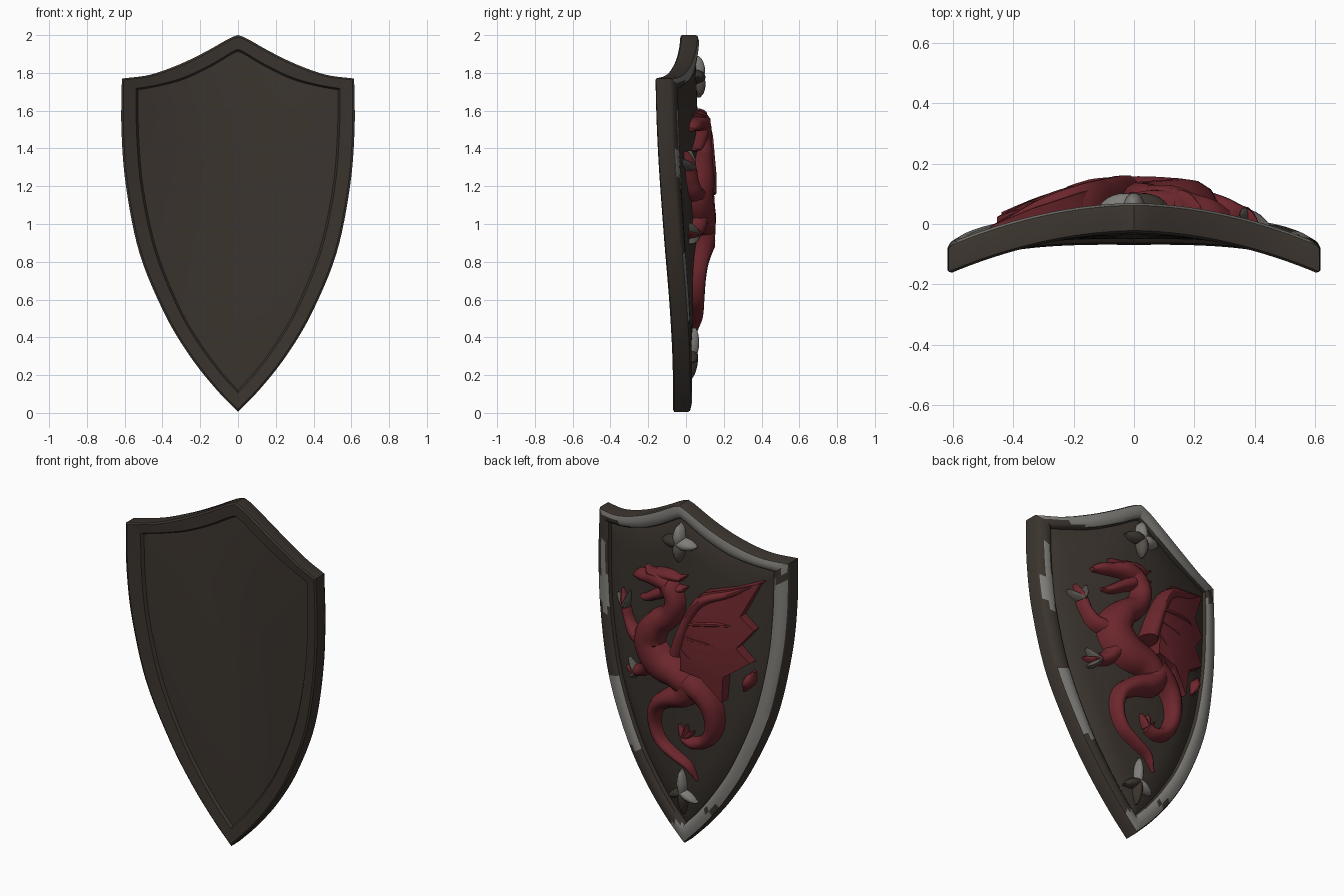
import bpy, bmesh, math
from mathutils import Vector

cube = bpy.data.objects.get("Cube")
if cube:
    bpy.data.objects.remove(cube)


def material(name, rgb):
    m = bpy.data.materials.new(name)
    m.use_nodes = True
    m.diffuse_color = (*rgb, 1)
    m.node_tree.nodes["Principled BSDF"].inputs["Base Color"].default_value = (*rgb, 1)
    return m


BROWN = material("dark brown", (0.043, 0.034, 0.027))
GREY = material("worn steel", (0.21, 0.205, 0.19))
RED = material("deep red", (0.15, 0.02, 0.026))
HORN = material("dull grey", (0.09, 0.08, 0.07))


def smooth_path(pts, n):
    """Catmull-Rom samples, n per span."""
    p = [Vector(q) for q in pts]
    p = [2 * p[0] - p[1]] + p + [2 * p[-1] - p[-2]]
    out = []
    for i in range(1, len(p) - 2):
        a, b, c, d = p[i - 1:i + 3]
        for k in range(n):
            t = k / n
            out.append(0.5 * (2 * b + (c - a) * t + (2 * a - 5 * b + 4 * c - d) * t * t
                              + (3 * b - a - 3 * c + d) * t ** 3))
    return out + [p[-2]]


def bend(x, z):
    """Depth of the curved front surface."""
    return -0.07 + 0.02 * z - (0.1 + 0.14 * z) * x * x


def dome(x, z):
    """Thickness of the bulging back panel."""
    return 0.075 + 0.035 * max(0, 1 - (x / 0.5) ** 2 - ((z - 1.05) / 0.95) ** 2)


def place(x, z, h):
    return (x, bend(x, z) + h, z)


def finish(name, bm, mats, angle=40):
    bmesh.ops.recalc_face_normals(bm, faces=bm.faces)
    me = bpy.data.meshes.new(name)
    bm.to_mesh(me)
    bm.free()
    ob = bpy.data.objects.new(name, me)
    bpy.context.collection.objects.link(ob)
    for m in mats:
        me.materials.append(m)
    bpy.ops.object.select_all(action="DESELECT")
    ob.select_set(True)
    bpy.context.view_layer.objects.active = ob
    bpy.ops.object.shade_smooth_by_angle(angle=math.radians(angle))


def bridge(bm, a, b):
    n = len(a)
    return [bm.faces.new((a[i], a[(i + 1) % n], b[(i + 1) % n], b[i])) for i in range(n)]


# Shield: outer and inner outlines, joined by rings
def outline(top, side):
    half = smooth_path(top, 5)[:-1] + smooth_path(side, 6)
    return half + [Vector((-p.x, p.y)) for p in reversed(half[1:-1])]


outer = outline([(0, 2), (0.05, 1.98), (0.175, 1.91), (0.31, 1.845), (0.466, 1.79), (0.615, 1.77)],
                [(0.615, 1.77), (0.617, 1.5), (0.593, 1.2), (0.52, 0.84), (0.386, 0.52),
                 (0.254, 0.3), (0.12, 0.13), (0, 0.005)])
inner = outline([(0, 1.915), (0.04, 1.895), (0.15, 1.83), (0.29, 1.765), (0.42, 1.73), (0.53, 1.71)],
                [(0.53, 1.71), (0.525, 1.45), (0.5, 1.18), (0.43, 0.86), (0.31, 0.56),
                 (0.2, 0.37), (0.09, 0.22), (0, 0.12)])
HUB = Vector((0, 1.1))
# each ring: scale about the hub, blend to inner outline, depth (None follows the dome)
rings = [(0.3, 1, 0.012), (0.6, 1, 0.012), (0.85, 1, 0.014), (1, 1, 0.018), (1, 0.88, 0.004),
         (1, 0.12, 0), (1, 0, 0.008), (1, 0, 0.082), (1, 0.07, 0.092), (1, 0.4, 0.1),
         (1, 0.75, 0.096), (1, 0.92, 0.085), (1, 1, 0.064), (0.93, 1, None), (0.8, 1, None),
         (0.6, 1, None), (0.3, 1, None)]
CREST = range(8, 11)
bm = bmesh.new()
loops = []
for s, f, h in rings:
    pts = [HUB + (o.lerp(i, f) - HUB) * s for o, i in zip(outer, inner)]
    loops.append([bm.verts.new(place(p.x, p.y, dome(*p) if h is None else h)) for p in pts])
for j in range(len(rings) - 1):
    for face in bridge(bm, loops[j], loops[j + 1]):
        c = face.calc_center_median()
        if j in CREST:                       # worn crest of the back rim
            wear = math.sin(9 * c.z + 2) + 0.6 * math.sin(23 * c.z + 5 * c.x)
            limit = -1.45 if c.x < 0 or c.z > 1.75 else -0.1 + 0.4 * abs(j - 9)
            face.material_index = int(wear > limit)
for loop, h in ((loops[0], 0.012), (loops[-1], dome(*HUB))):
    hub = bm.verts.new(place(*HUB, h))
    for i in range(len(loop)):
        bm.faces.new((loop[i], loop[(i + 1) % len(loop)], hub))
finish("shield", bm, [BROWN, GREY], 35)


def relief(name, pts, mat, height=1.2, cap=0.1, n=5):
    """Tapered half-round strand lying on the back; points are x, z, half-width."""
    path = smooth_path(pts, n)
    bm = bmesh.new()
    rows = []
    for i, p in enumerate(path):
        d = path[min(i + 1, len(path) - 1)] - path[max(i - 1, 0)]
        side = Vector((-d.y, d.x)).normalized()
        r = max(p.z, 0.004)
        h = min(r * height + 0.015, cap)
        row = []
        for k in range(8):
            a = math.pi * k / 7
            q = p.xy + side * r * math.cos(a)
            row.append(bm.verts.new(place(*q, dome(*q) - 0.02 + (h + 0.02) * math.sin(a) ** 0.8)))
        rows.append(row)
    for a, b in zip(rows, rows[1:]):
        bridge(bm, a, b)
    bm.faces.new(rows[0])
    bm.faces.new(rows[-1])
    finish(name, bm, [mat], 50)


def claws(name, x, z, heading, size=0.075, side_mat=HORN, root=0.022):
    for k in (-1, 0, 1):
        a = math.radians(heading + 42 * k)
        dx, dz = math.cos(a) * size, math.sin(a) * size
        relief(f"{name}_{k + 2}", [(x, z, root), (x + dx * 0.6, z + dz * 0.6, root * 0.8),
                                   (x + dx * 1.1, z + dz * 1.1 + 0.01, 0.004)],
               side_mat if k else RED, 1.6, n=3)


# Beast: neck, body and curled tail
relief("body", [(0.13, 1.545, 0.04), (0.055, 1.52, 0.058), (0.015, 1.44, 0.062), (0.05, 1.35, 0.066),
                (0.14, 1.27, 0.08), (0.19, 1.16, 0.105), (0.12, 1.06, 0.11), (0.0, 1.02, 0.09),
                (-0.08, 0.97, 0.08)], RED, 1.0)
relief("tail", [(-0.09, 0.98, 0.08), (-0.05, 0.91, 0.07), (0.06, 0.86, 0.056), (0.145, 0.79, 0.045),
                (0.165, 0.69, 0.038), (0.125, 0.59, 0.034), (0.035, 0.53, 0.03),
                (-0.05, 0.485, 0.024), (-0.1, 0.405, 0.004)], RED, 1.3)
# Head
relief("upper_head", [(0.05, 1.53, 0.05), (0.13, 1.545, 0.055), (0.2, 1.53, 0.04),
                      (0.265, 1.52, 0.033), (0.315, 1.5, 0.012)], RED, 1.1)
relief("lower_jaw", [(0.08, 1.48, 0.04), (0.15, 1.44, 0.032), (0.21, 1.405, 0.025),
                     (0.26, 1.395, 0.008)], RED)
relief("crest", [(0.13, 1.57, 0.035), (0.05, 1.582, 0.032), (-0.01, 1.58, 0.02), (-0.055, 1.605, 0.004)], RED)
relief("neck_spike", [(0.04, 1.51, 0.03), (-0.02, 1.52, 0.022), (-0.06, 1.54, 0.004)], RED)
relief("brow", [(0.12, 1.57, 0.02), (0.18, 1.57, 0.018), (0.22, 1.59, 0.004)], RED, 2.5)

# Limbs and claws
relief("upper_foreleg", [(0.21, 1.15, 0.05), (0.3, 1.17, 0.042), (0.35, 1.23, 0.032), (0.375, 1.29, 0.032)], RED)
claws("upper_claw", 0.375, 1.3, 65)
relief("lower_foreleg", [(0.18, 1.04, 0.05), (0.23, 0.98, 0.042), (0.285, 0.95, 0.034)], RED)
claws("lower_claw", 0.285, 0.945, -5)
relief("hind_leg", [(-0.07, 1.0, 0.08), (-0.155, 0.95, 0.068), (-0.21, 0.87, 0.06), (-0.22, 0.76, 0.05),
                    (-0.175, 0.67, 0.042), (-0.1, 0.63, 0.036), (-0.035, 0.645, 0.03)], RED)
claws("hind_claw", -0.035, 0.645, 100, 0.065, RED, 0.02)

# Wing membrane: scalloped plate, thicker toward the shoulder
root = Vector((-0.06, 1.2))
tips = [Vector(t) for t in ((-0.475, 1.64), (-0.455, 1.37), (-0.44, 1.18), (-0.29, 0.93))]
edge = [Vector(e) for e in ((-0.06, 1.33), (-0.11, 1.46), (-0.18, 1.55), (-0.34, 1.595))]
for a, b in zip(tips, tips[1:]):
    dip = ((a + b) / 2).lerp(root, 0.2)
    edge += [a, a.lerp(dip, 0.65), dip, b.lerp(dip, 0.65)]
edge += [tips[-1], Vector((-0.2, 1.05)), Vector((-0.06, 1.08))]

bm = bmesh.new()
layers = [[bm.verts.new(place(*p, dome(*p) - 0.02)) for p in edge]]
for t in (1, 0.75, 0.5, 0.25):
    pts = [root.lerp(p, t) for p in edge]
    layers.append([bm.verts.new(place(*p, dome(*p) + 0.08 - 0.11 * max(0, (p - root).length - 0.15)))
                   for p in pts])
for a, b in zip(layers, layers[1:]):
    bridge(bm, a, b)
bm.faces.new(layers[0])
bm.faces.new(layers[-1])
finish("wing_membrane", bm, [RED], 45)
relief("wing_arm", [(-0.02, 1.16, 0.05), (-0.08, 1.34, 0.042), (-0.17, 1.495, 0.038), (-0.33, 1.565, 0.026),
                    (-0.49, 1.65, 0.004)], RED, 1.9)
for k, tip in enumerate(tips[1:]):
    start = Vector((-0.1, 1.36)).lerp(root, k / 2)
    mid = start.lerp(tip, 0.5)
    relief(f"wing_finger_{k + 1}", [(*start, 0.03), (mid.x - 0.015, mid.y + 0.02, 0.024), (*tip, 0.004)],
           RED, 2.4, 0.085)
# Loose leaf-shaped scroll below the wing
relief("wing_scroll", [(-0.44, 1.12, 0.008), (-0.415, 1.06, 0.032), (-0.39, 1.0, 0.008)], RED)


# Flower ornaments above and below
def petal(name, x, z, heading, length, width, mat):
    a = math.radians(heading)
    pts = [(x + math.cos(a) * length * t, z + math.sin(a) * length * t, width * w)
           for t, w in ((0, 0.8), (0.35, 1), (0.75, 0.7), (1, 0.1))]
    relief(name, pts, mat, 0.9, n=4)


for k, mat in enumerate((BROWN, GREY, GREY, HORN)):
    petal(f"top_petal_{k + 1}", 0, 1.78, 90 * k, 0.11, 0.038, mat)
for k, (heading, size, mat) in enumerate(((90, 0.14, GREY), (205, 0.1, GREY),
                                          (335, 0.1, BROWN), (270, 0.13, BROWN))):
    petal(f"bottom_petal_{k + 1}", 0, 0.31, heading, size, 0.03, mat)
